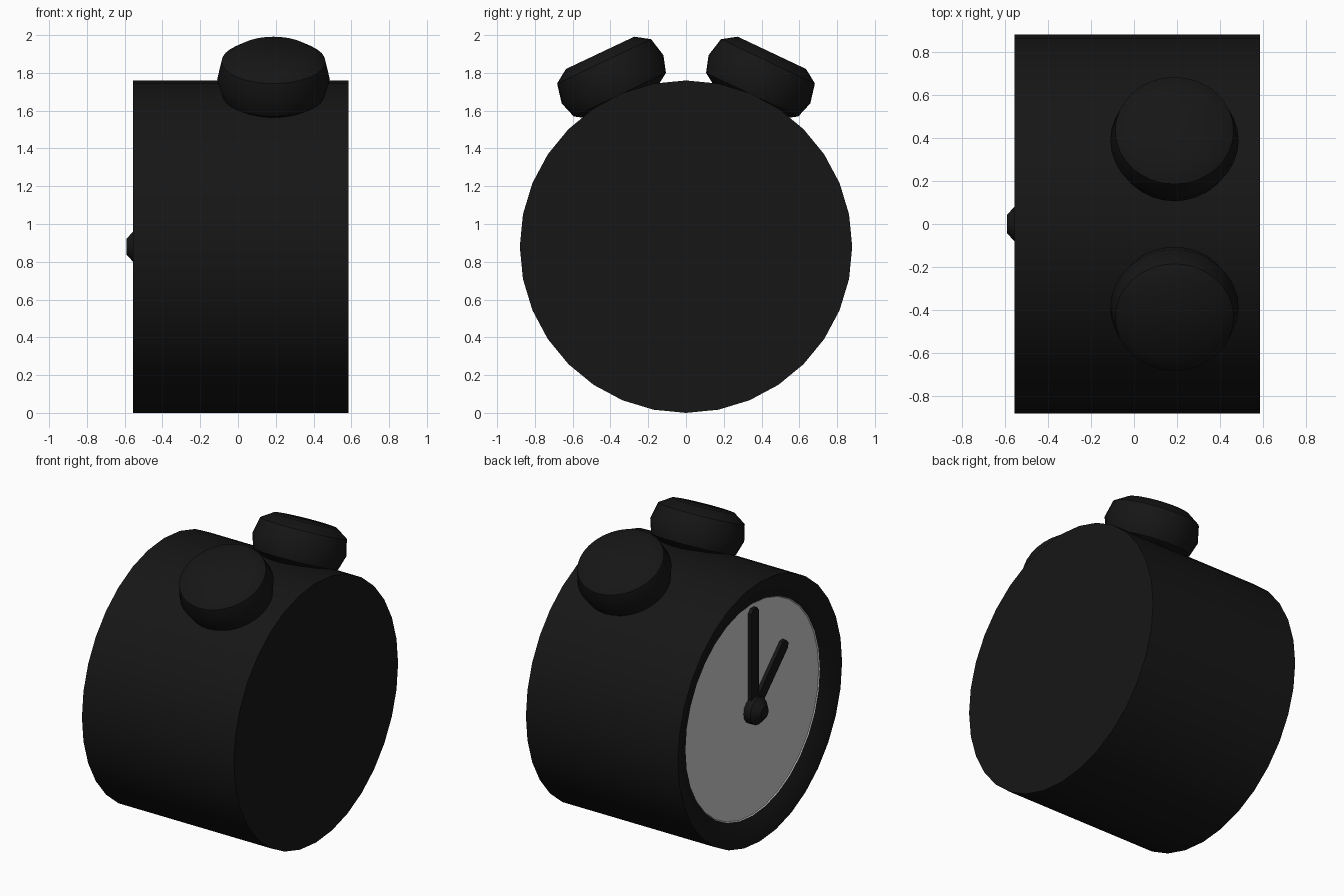
import bpy, bmesh, math
from mathutils import Matrix, Vector

if "Cube" in bpy.data.objects:
    bpy.data.objects.remove(bpy.data.objects["Cube"])

black = bpy.data.materials.new("black")
black.diffuse_color = (0.008, 0.008, 0.008, 1)
black.use_nodes = True
black.node_tree.nodes["Principled BSDF"].inputs["Base Color"].default_value = black.diffuse_color


def finish(name, bm, mat):
    bmesh.ops.recalc_face_normals(bm, faces=bm.faces)
    me = bpy.data.meshes.new(name)
    bm.to_mesh(me)
    bm.free()
    ob = bpy.data.objects.new(name, me)
    bpy.context.collection.objects.link(ob)
    if mat:
        me.materials.append(mat)
    bpy.ops.object.select_all(action='DESELECT')
    ob.select_set(True)
    bpy.context.view_layer.objects.active = ob
    bpy.ops.object.shade_smooth_by_angle(angle=math.radians(35))
    return ob


def lathe(name, profile, origin, axis, mat=black, sides=32, caps=(True, True)):
    """Revolve (radius, height) points around an axis through origin."""
    bm = bmesh.new()
    rings = []
    for r, h in profile:
        rings.append([bm.verts.new((r * math.cos(2 * math.pi * i / sides),
                                    r * math.sin(2 * math.pi * i / sides), h))
                      for i in range(sides)])
    for a, b in zip(rings, rings[1:]):
        for i in range(sides):
            j = (i + 1) % sides
            bm.faces.new((a[i], a[j], b[j], b[i]))
    if caps[0]:
        bm.faces.new(rings[0])
    if caps[1]:
        bm.faces.new(rings[-1])
    rot = Vector(axis).to_track_quat('Z', 'Y').to_matrix().to_4x4()
    bm.transform(Matrix.Translation(origin) @ rot)
    return finish(name, bm, mat)


def hand(name, length, angle, x):
    """Round-tipped bar on the dial; angle is clockwise from 12."""
    w, t = 0.04, 0.025
    outline = [(-w, 0), (w, 0), (w, length - 0.025), (w * 0.5, length),
               (-w * 0.5, length), (-w, length - 0.025)]
    bm = bmesh.new()
    face = bm.faces.new([bm.verts.new((0, y, z)) for y, z in outline])
    new = bmesh.ops.extrude_face_region(bm, geom=[face])['geom']
    bmesh.ops.translate(bm, vec=(-t, 0, 0),
                        verts=[v for v in new if isinstance(v, bmesh.types.BMVert)])
    bm.transform(Matrix.Translation((x, 0, R)) @ Matrix.Rotation(angle, 4, 'X'))
    finish(name, bm, black)


R = 0.88
centre = (0, 0, R)
FACE = (-1, 0, 0)

# case: drum with a sloping bezel around the dial
lathe("case", [(R, -0.585), (R, 0.555), (0.84, 0.555), (0.72, 0.50)],
      centre, FACE, caps=(True, False))

# dial, slightly set into the bezel
lathe("dial", [(0.72, 0.50), (0.715, 0.495)], centre, FACE, mat=None,
      caps=(False, True))

# hands and hub
hand("minute_hand", 0.69, 0, -0.495)
hand("hour_hand", 0.48, math.radians(45), -0.496)
lathe("hub", [(0.09, 0.485), (0.09, 0.545), (0.075, 0.56), (0.042, 0.59)],
      centre, FACE, sides=16)

# pair of tilted bells
tilt = math.radians(25.3)
bell = [(0.20, -0.145), (0.27, -0.10), (0.298, -0.01), (0.275, 0.095), (0.20, 0.145)]
for side, label in ((1, "back"), (-1, "front")):
    lathe(label + "_bell", bell, (0.188, side * 0.393, 1.775),
          (0, side * math.sin(tilt), math.cos(tilt)))
